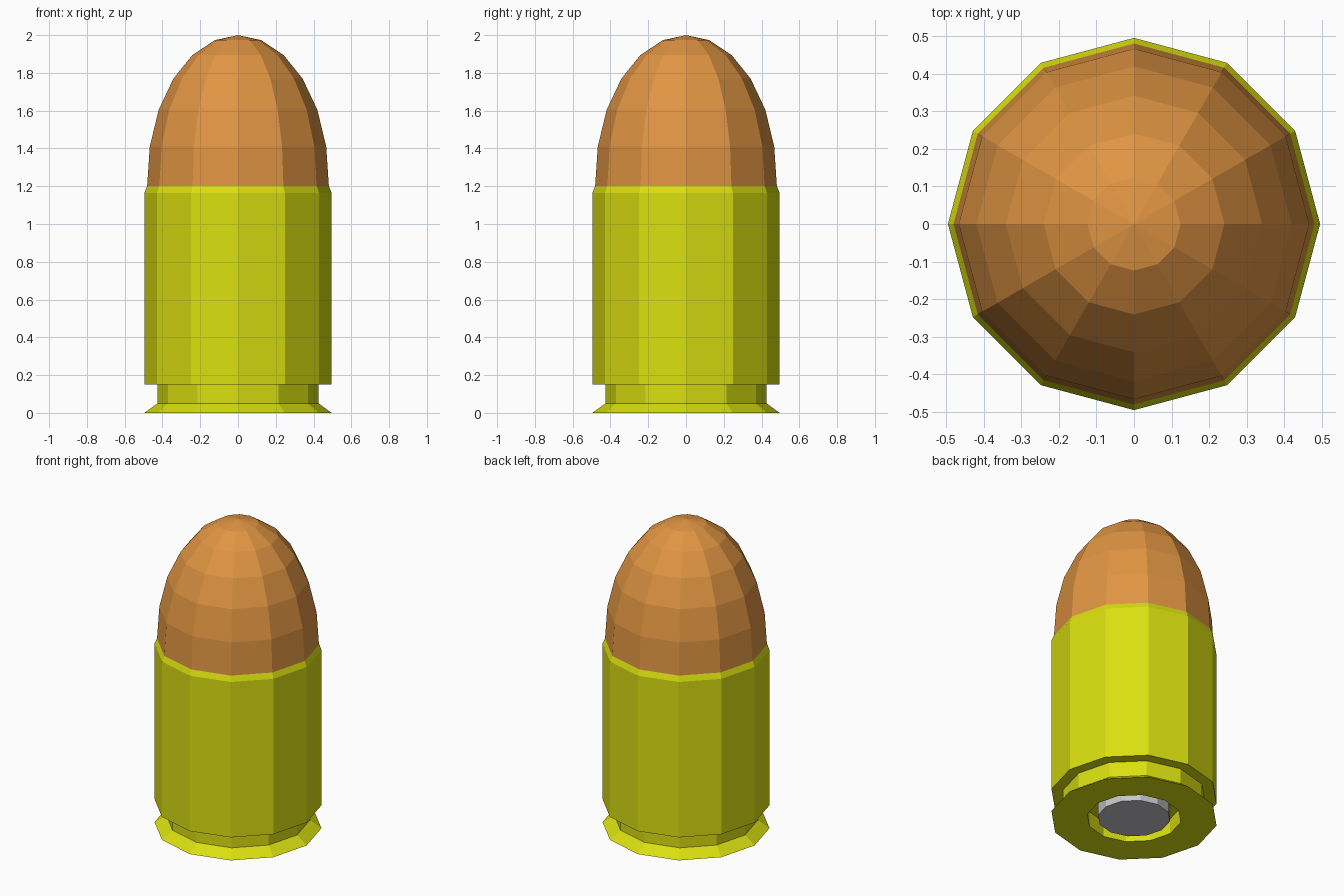
import bpy, bmesh, math

if "Cube" in bpy.data.objects:
    bpy.data.objects.remove(bpy.data.objects["Cube"])

SIDES = 12


def material(name, color):
    m = bpy.data.materials.new(name)
    m.diffuse_color = (*color, 1.0)
    m.use_nodes = True
    m.node_tree.nodes["Principled BSDF"].inputs["Base Color"].default_value = m.diffuse_color
    return m


def lathe(name, profile, mat):
    """Revolve (radius, height) points around z; radius 0 becomes a single point."""
    bm = bmesh.new()
    rings = []
    for r, z in profile:
        if r == 0:
            rings.append([bm.verts.new((0, 0, z))] * SIDES)
        else:
            rings.append([bm.verts.new((r * math.cos(math.tau * i / SIDES),
                                        r * math.sin(math.tau * i / SIDES), z))
                          for i in range(SIDES)])
    for low, high in zip(rings, rings[1:]):
        for i in range(SIDES):
            j = (i + 1) % SIDES
            corners = list(dict.fromkeys((low[i], low[j], high[j], high[i])))
            bm.faces.new(corners)
    mesh = bpy.data.meshes.new(name)
    bm.to_mesh(mesh)
    bm.free()
    mesh.materials.append(mat)
    obj = bpy.data.objects.new(name, mesh)
    bpy.context.collection.objects.link(obj)
    return obj


brass = material("yellow brass", (0.70, 0.74, 0.005))
copper = material("copper", (0.75, 0.30, 0.055))
steel = material("grey steel", (0.56, 0.57, 0.59))

# Case: primer pocket, flared rim, extraction groove, wall and bevelled mouth
lathe("case", [(0, 0.1), (0.28, 0.1), (0.28, 0), (0.496, 0), (0.427, 0.05),
               (0.427, 0.15), (0.496, 0.15), (0.496, 1.165), (0.481, 1.2)], brass)

# Rounded tip seated in the case mouth
lathe("tip", [(0.481, 1.2), (0.467, 1.41), (0.42, 1.605), (0.342, 1.77),
              (0.241, 1.895), (0.124, 1.973), (0, 2.0)], copper)

# Primer cap inside the pocket
lathe("primer", [(0, 0.0), (0.216, 0.0), (0.216, 0.1)], steel)
